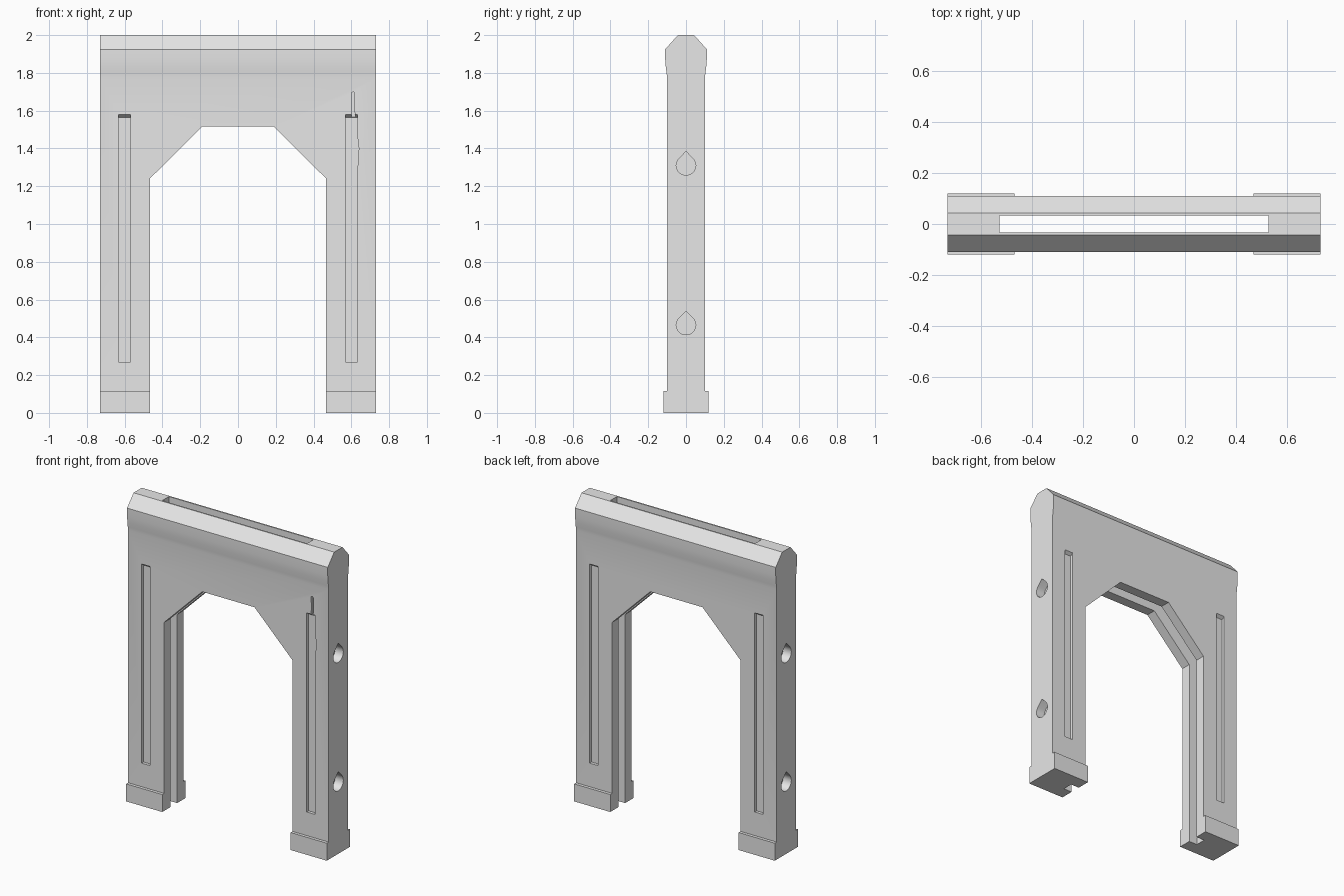
import bpy
import bmesh
from math import sin, cos, radians

if "Cube" in bpy.data.objects:
    bpy.data.objects.remove(bpy.data.objects["Cube"], do_unlink=True)

stone = bpy.data.materials.new("plain grey stone")
stone.use_nodes = True
GREY = (0.8, 0.8, 0.8, 1)
stone.diffuse_color = GREY
stone.node_tree.nodes["Principled BSDF"].inputs["Base Color"].default_value = GREY

HALF_WIDTH = 0.73
ARCH_HALF = 0.467
FOOT_TOP = 0.115


def prism(name, outline, axis, lo, hi):
    """Extrude a 2D outline along x (outline in y, z) or along y (outline in x, z)."""
    bm = bmesh.new()

    def place(p, t):
        return (t, p[0], p[1]) if axis == "x" else (p[0], t, p[1])

    ends = [[bm.verts.new(place(p, t)) for p in outline] for t in (lo, hi)]
    bm.faces.new(ends[0])
    bm.faces.new(ends[1])
    n = len(outline)
    for i in range(n):
        j = (i + 1) % n
        bm.faces.new((ends[0][i], ends[0][j], ends[1][j], ends[1][i]))
    bmesh.ops.recalc_face_normals(bm, faces=bm.faces)
    mesh = bpy.data.meshes.new(name)
    bm.to_mesh(mesh)
    bm.free()
    mesh.materials.append(stone)
    obj = bpy.data.objects.new(name, mesh)
    bpy.context.collection.objects.link(obj)
    return obj


def rect(a0, b0, a1, b1):
    return [(a0, b0), (a1, b0), (a1, b1), (a0, b1)]


def activate(obj):
    bpy.ops.object.select_all(action="DESELECT")
    obj.select_set(True)
    bpy.context.view_layer.objects.active = obj


def cut(obj, cutter):
    """Subtract the cutter from the object, then discard the cutter."""
    cutter.hide_render = True
    mod = obj.modifiers.new("cut", "BOOLEAN")
    mod.operation = "DIFFERENCE"
    mod.solver = "EXACT"
    mod.object = cutter
    activate(obj)
    bpy.ops.object.modifier_apply(modifier=mod.name)
    bpy.data.objects.remove(cutter, do_unlink=True)


def slot_cutter():
    return prism("slot_cutter", rect(-0.034, -0.1, 0.034, 2.1), "x", -0.527, 0.527)


# Frame: side profile with a flared, chamfered top beam
half = [(0.10, FOOT_TOP), (0.10, 1.775), (0.103, 1.80), (0.107, 1.83),
        (0.11, 1.87), (0.11, 1.925), (0.043, 2.0)]
profile = half + [(-y, z) for y, z in reversed(half)]
frame = prism("gate_frame", profile, "x", -HALF_WIDTH, HALF_WIDTH)

# Doorway with sloped upper corners
door = [(ARCH_HALF, 0), (ARCH_HALF, 1.24), (0.19, 1.515)]
door += [(-x, z) for x, z in reversed(door)]
cut(frame, prism("doorway_cutter", door, "y", -0.3, 0.3))

# Sliding slot open at the top and down the inside of both legs
cut(frame, slot_cutter())

# Tall shallow grooves on the front and back of each leg
for side in (-1, 1):
    for face in (-1, 1):
        groove = [(face * y, z) for y, z in
                  ((0.08, 0.27), (0.08, 1.565), (0.10, 1.58), (0.12, 1.595), (0.12, 0.27))]
        xs = sorted((side * 0.57, side * 0.632))
        cut(frame, prism("groove_cutter", groove, "x", *xs))

# Worn crack beside and above the front left groove
crack = [(0.60, 1.25), (0.631, 1.22), (0.635, 1.34), (0.64, 1.40), (0.635, 1.43),
         (0.630, 1.53), (0.618, 1.59), (0.618, 1.69), (0.612, 1.70),
         (0.602, 1.695), (0.604, 1.62), (0.60, 1.56)]
cut(frame, prism("crack_cutter", crack, "y", -0.2, -0.082))

# Teardrop sockets in the outer sides
for side in (-1, 1):
    for z in (0.465, 1.31):
        drop = [(0.052 * cos(radians(a)), z + 0.052 * sin(radians(a)))
                for a in range(-220, 41, 20)]
        drop.append((0, z + 0.074))
        xs = sorted((side * (HALF_WIDTH - 0.06), side * (HALF_WIDTH + 0.1)))
        cut(frame, prism("socket_cutter", drop, "x", *xs))

activate(frame)
bpy.ops.object.shade_smooth_by_angle(angle=radians(25))

# Feet, notched by the same slot
for name, side in (("left_foot", 1), ("right_foot", -1)):
    xs = sorted((side * ARCH_HALF, side * HALF_WIDTH))
    foot = prism(name, rect(-0.12, 0, 0.12, FOOT_TOP), "x", *xs)
    cut(foot, slot_cutter())
